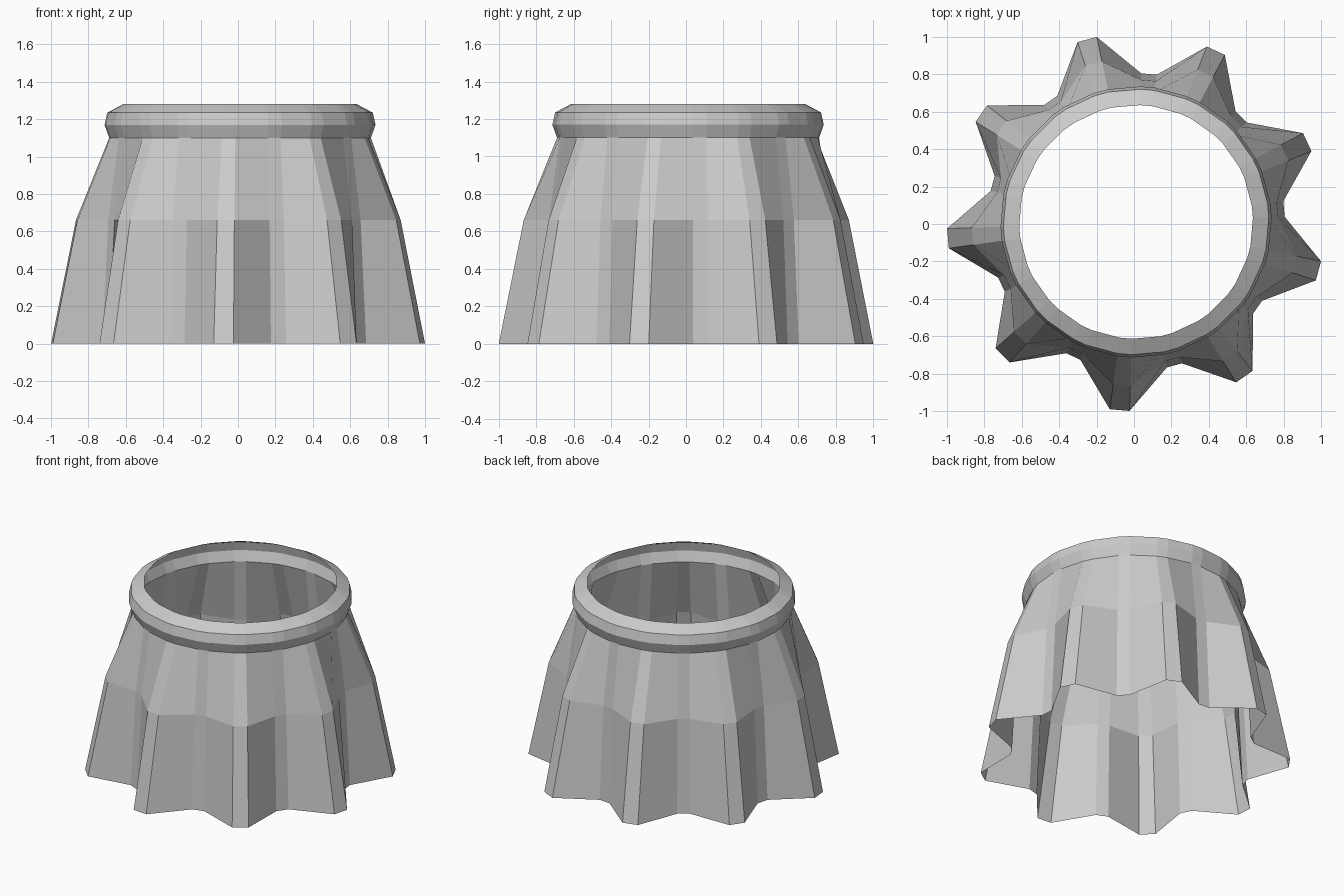
import bpy, bmesh
from math import sin, cos, radians

if "Cube" in bpy.data.objects:
    bpy.data.objects.remove(bpy.data.objects["Cube"])

RIDGES = 9
CENTRE = 0.011          # nine-fold outline sits slightly off its bounding box
PHASE = 25              # angle of the first ridge, degrees
HALF = 3                # half-width of ridge and valley strips, degrees


def ring(bm, z, ridge_r, valley_r):
    """One level of the outline: flat ridge strip, then flat valley strip."""
    verts = []
    for k in range(RIDGES):
        a = PHASE + 40 * k
        for offset, r in ((-HALF, ridge_r), (HALF, ridge_r),
                          (20 - HALF, valley_r), (20 + HALF, valley_r)):
            t = radians(a + offset)
            verts.append(bm.verts.new((CENTRE + r * cos(t), CENTRE + r * sin(t), z)))
    return verts


def open_shell(name, levels):
    """Single-sheet shell lofted through (z, ridge radius, valley radius) levels."""
    bm = bmesh.new()
    rows = [ring(bm, *level) for level in levels]
    for low, high in zip(rows, rows[1:]):
        n = len(low)
        for i in range(n):
            j = (i + 1) % n
            bm.faces.new((low[i], low[j], high[j], high[i]))
    mesh = bpy.data.meshes.new(name)
    bm.to_mesh(mesh)
    bm.free()
    obj = bpy.data.objects.new(name, mesh)
    bpy.context.collection.objects.link(obj)
    return obj


# Pleated skirt, flaring down from a round neck
open_shell("pleated_skirt", [(0, 1.011, 0.795), (0.66, 0.878, 0.76), (1.10, 0.70, 0.70)])

# Rolled collar around the top opening
open_shell("collar", [(1.10, 0.70, 0.70), (1.17, 0.725, 0.725),
                      (1.235, 0.71, 0.71), (1.28, 0.625, 0.625)])
